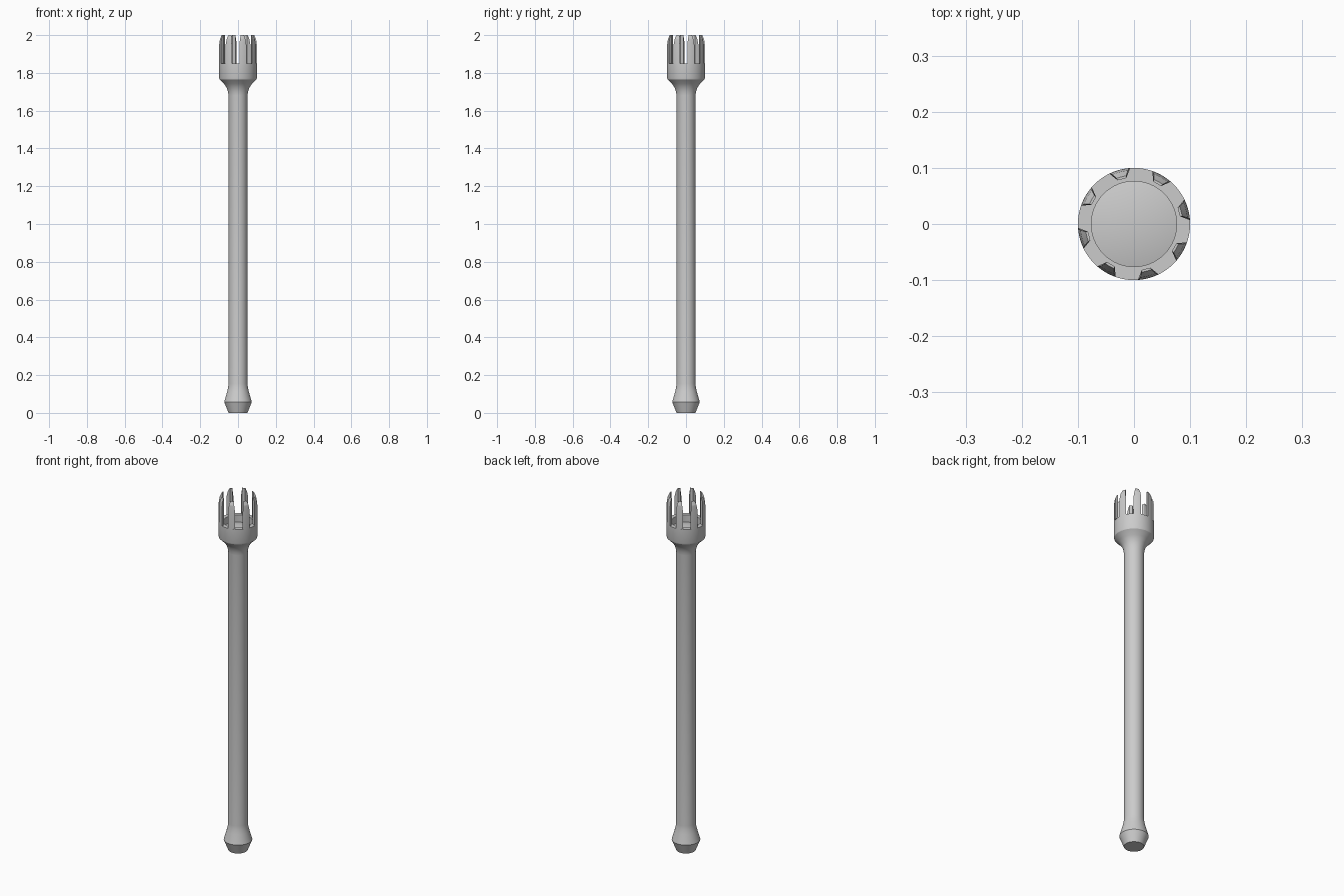
import bpy
import bmesh
from math import cos, sin, radians, pi

if "Cube" in bpy.data.objects:
    bpy.data.objects.remove(bpy.data.objects["Cube"])


def make_object(name, bm, angle=30):
    bmesh.ops.recalc_face_normals(bm, faces=bm.faces)
    mesh = bpy.data.meshes.new(name)
    bm.to_mesh(mesh)
    bm.free()
    obj = bpy.data.objects.new(name, mesh)
    bpy.context.collection.objects.link(obj)
    bpy.ops.object.select_all(action='DESELECT')
    obj.select_set(True)
    bpy.context.view_layer.objects.active = obj
    bpy.ops.object.shade_smooth_by_angle(angle=radians(angle))
    return obj


def lathe(name, profile, sides=64):
    bm = bmesh.new()
    verts = [bm.verts.new((r, 0, z)) for r, z in profile]
    edges = [bm.edges.new(pair) for pair in zip(verts, verts[1:])]
    bmesh.ops.spin(bm, geom=verts + edges, cent=(0, 0, 0), axis=(0, 0, 1),
                   angle=2 * pi, steps=sides)
    bmesh.ops.remove_doubles(bm, verts=bm.verts, dist=1e-5)
    return make_object(name, bm)


# Shaft with flared foot, and flared cup with a shallow cone in its recess
lathe("shaft_and_cup", [
    (0, 0), (0.05, 0), (0.073, 0.058), (0.058, 0.11), (0.052, 0.135),
    (0.05, 0.155), (0.05, 1.68), (0.053, 1.70), (0.06, 1.722),
    (0.075, 1.743), (0.098, 1.765), (0.1, 1.772), (0.1, 1.85),
    (0.076, 1.85), (0.076, 1.81), (0, 1.828)])

# Crown tines: wide outside, narrow inside, tips bent inward to a blunt point
# Each level: height, outer radius, outer half angle
LEVELS = [(1.84, 0.0998, 11), (1.95, 0.0998, 11), (1.98, 0.096, 8.5),
          (2.0, 0.087, 6)]
INNER_RADIUS, INNER_HALF = 0.083, 5.5


def polar(r, degrees, z):
    return (r * cos(radians(degrees)), r * sin(radians(degrees)), z)


bm = bmesh.new()
for k in range(8):
    mid = 15 + 45 * k
    rings = []
    for z, r, half in LEVELS:
        ring = [polar(r, mid + half * t, z) for t in (-1, -0.5, 0, 0.5, 1)]
        ring += [polar(INNER_RADIUS, mid + INNER_HALF * t, z) for t in (1, -1)]
        rings.append([bm.verts.new(p) for p in ring])
    for low, high in zip(rings, rings[1:]):
        for i in range(7):
            j = (i + 1) % 7
            bm.faces.new((low[i], low[j], high[j], high[i]))
    bm.faces.new(rings[0])
    bm.faces.new(rings[-1])
make_object("crown_tines", bm, 15)
